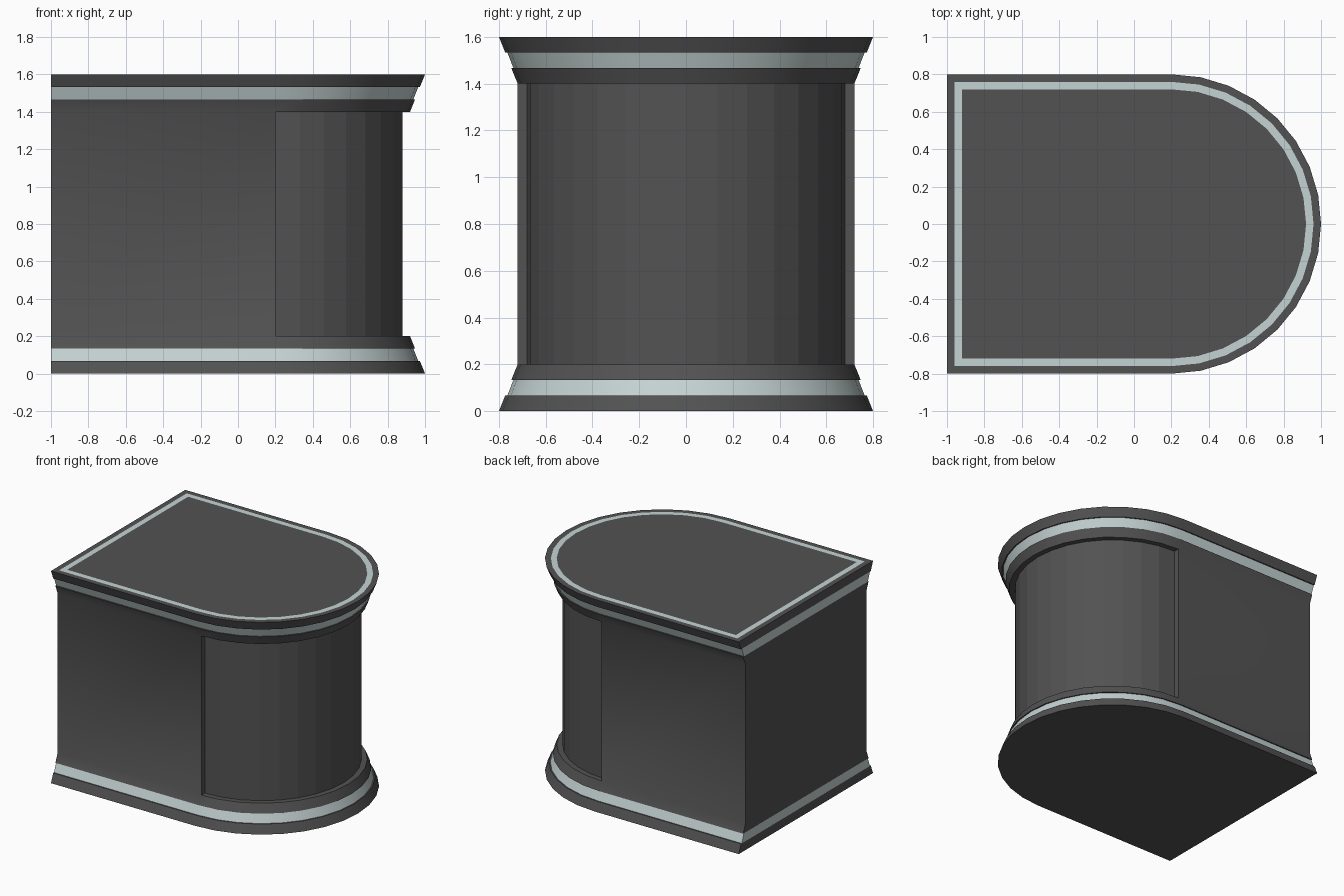
import bpy, bmesh, math
from mathutils import Vector

if "Cube" in bpy.data.objects:
    bpy.data.objects.remove(bpy.data.objects["Cube"])

CX, H, SEG = 0.2, 1.6, 16   # centre of the rounded end, height, arc segments


def material(name, rgb):
    m = bpy.data.materials.new(name)
    m.diffuse_color = (*rgb, 1)
    m.use_nodes = True
    m.node_tree.nodes["Principled BSDF"].inputs["Base Color"].default_value = m.diffuse_color
    return m


DARK, LIGHT = 0, 1
mats = [material("dark grey", (0.085, 0.085, 0.085)),
        material("pale blue grey", (0.56, 0.65, 0.65))]


def outline(z, w, r=None, back=-1.0):
    """D-shaped outline: straight sides at +-w, rounded end of radius r."""
    r = w if r is None else r
    arc = [(CX + r * math.sin(math.pi * i / SEG), -r * math.cos(math.pi * i / SEG))
           for i in range(SEG + 1)]
    pts = [(back, -w), (CX, -w)] + arc + [(CX, w), (back, w)]
    return [Vector((x, y, z)) for x, y in pts]


# Skirting from the ground up: outline and colour of the strip that follows it
t = 0.2 / 3
skirt = [(0, 0.8, None, DARK), (t, 0.773, None, DARK), (t, 0.764, None, LIGHT),
         (2 * t, 0.738, None, DARK), (2 * t, 0.747, None, DARK),
         (0.2, 0.72, None, DARK), (0.2, 0.72, 0.68, DARK)]
levels = [(outline(z, w, r), c) for z, w, r, c in skirt]
# Cornice: the skirting mirrored at the top (strip colours shift by one)
for i in range(len(skirt) - 1, -1, -1):
    z, w, r, _ = skirt[i]
    levels.append((outline(H - z, w, r), skirt[i - 1][3] if i else DARK))
# Pale inlaid line on the top
levels.append((outline(H, 0.76, None, -0.96), LIGHT))
levels.append((outline(H, 0.72, None, -0.92), DARK))

# Loft the levels
bm = bmesh.new()
rings = [[bm.verts.new(p) for p in pts] for pts, _ in levels]
n = len(rings[0])
for (lo, hi), (_, colour) in zip(zip(rings, rings[1:]), levels):
    for i in range(n):
        j = (i + 1) % n
        bm.faces.new((lo[i], lo[j], hi[j], hi[i])).material_index = colour
bm.faces.new(rings[0][::-1])
bm.faces.new(rings[-1])
bmesh.ops.remove_doubles(bm, verts=bm.verts[:], dist=1e-4)
bmesh.ops.recalc_face_normals(bm, faces=bm.faces[:])

mesh = bpy.data.meshes.new("rounded_counter")
bm.to_mesh(mesh)
bm.free()
for m in mats:
    mesh.materials.append(m)
block = bpy.data.objects.new("rounded_counter", mesh)
bpy.context.collection.objects.link(block)
bpy.context.view_layer.objects.active = block
block.select_set(True)
bpy.ops.object.shade_smooth_by_angle(angle=math.radians(30))

# The recessed curved wall keeps flat facets
for p in mesh.polygons:
    if p.center.x > CX and 0.21 < p.center.z < H - 0.21:
        p.use_smooth = False
